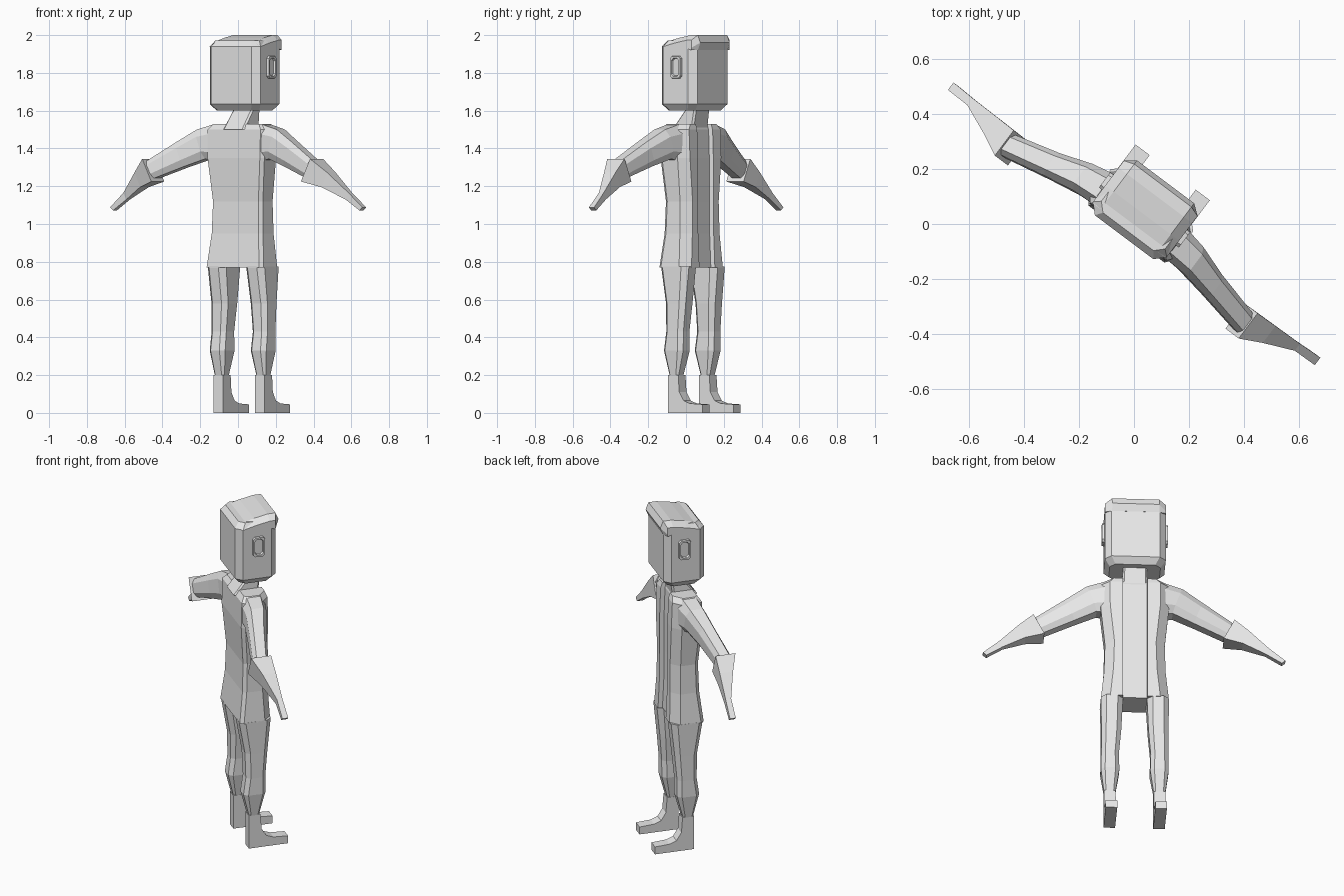
import bpy, bmesh, math

if "Cube" in bpy.data.objects:
    bpy.data.objects.remove(bpy.data.objects["Cube"], do_unlink=True)

TURN = math.atan2(-3, 4)          # the figure stands turned about z

grey = bpy.data.materials.new("plain_grey")
grey.use_nodes = True
grey.diffuse_color = (0.8, 0.8, 0.8, 1)
grey.node_tree.nodes["Principled BSDF"].inputs["Base Color"].default_value = (0.8, 0.8, 0.8, 1)


def loft(name, rings, mirror=False):
    """Skin a list of equal-length rings and cap both ends."""
    bm = bmesh.new()
    loops = [[bm.verts.new(p) for p in ring] for ring in rings]
    n = len(loops[0])
    for a, b in zip(loops, loops[1:]):
        for i in range(n):
            j = (i + 1) % n
            bm.faces.new((a[i], a[j], b[j], b[i]))
    bm.faces.new(loops[0][::-1])
    bm.faces.new(loops[-1])
    bmesh.ops.recalc_face_normals(bm, faces=bm.faces[:])
    mesh = bpy.data.meshes.new(name)
    bm.to_mesh(mesh)
    bm.free()
    mesh.materials.append(grey)
    obj = bpy.data.objects.new(name, mesh)
    bpy.context.collection.objects.link(obj)
    obj.rotation_euler.z = TURN
    if mirror:
        obj.modifiers.new("mirror", 'MIRROR')
    return obj


def chamfered(x0, x1, y0, y1, c):
    """Rectangle with cut corners."""
    return [(x0 + c, y0), (x1 - c, y0), (x1, y0 + c), (x1, y1 - c),
            (x1 - c, y1), (x0 + c, y1), (x0, y1 - c), (x0, y0 + c)]


def level(z, x0, x1, y0, y1, c):
    return [(x, y, z) for x, y in chamfered(x0, x1, y0, y1, c)]


def torso_level(z, w, back, front):
    """Symmetric section with a recessed strip down the front."""
    half = [(0.066, front - 0.025), (0.068, front), (w - 0.05, front),
            (w, front - 0.045), (w, back + 0.02), (w - 0.015, back)]
    return [(x, y, z) for x, y in half] + [(-x, y, z) for x, y in half[::-1]]


# Body
loft("torso", [torso_level(*r) for r in (
    (0.77, 0.188, -0.046, 0.14), (0.95, 0.17, -0.025, 0.132),
    (1.12, 0.165, -0.02, 0.13), (1.35, 0.188, -0.038, 0.13),
    (1.5, 0.19, -0.035, 0.125), (1.53, 0.165, -0.015, 0.115))])

loft("neck", [level(1.5, -0.07, 0.07, -0.045, 0.095, 0.01),
              level(1.63, -0.065, 0.065, 0.06, 0.115, 0.01)])

# Head
loft("head", [level(*r) for r in (
    (1.6, -0.14, 0.14, -0.03, 0.145, 0.03),
    (1.635, -0.168, 0.168, -0.06, 0.175, 0.035),
    (1.94, -0.168, 0.168, -0.06, 0.175, 0.035),
    (1.972, -0.145, 0.145, -0.035, 0.15, 0.03))])

fringe = [(-0.03, 1.965), (0.05, 1.985), (0.13, 2.0), (0.175, 2.0),
          (0.192, 1.96), (0.176, 1.92), (0.13, 1.93)]


def fringe_ring(x, drop):
    return [(x, min(y, 0.192 - drop), z - drop * 0.9 * (z > 1.95)) for y, z in fringe]


loft("hair_fringe", [fringe_ring(-0.168, 0.03), fringe_ring(-0.13, 0),
                     fringe_ring(0.13, 0), fringe_ring(0.168, 0.03)])


def ear_ring(x, inset):
    return [(x, y, z) for y, z in
            chamfered(0.028 + inset, 0.1 - inset, 1.77 + inset, 1.89 - inset, 0.012)]


loft("ears", [ear_ring(0.16, 0), ear_ring(0.182, 0.002),
              ear_ring(0.182, 0.012), ear_ring(0.172, 0.015)], mirror=True)


# Arms: each section is slanted, from its lower edge to its upper edge
def slanted(x_low, z_low, x_top, z_top, y0, y1, c):
    ring = []
    for y, t in chamfered(y0, y1, 0, 1, c):
        s = min(1, max(0, t if c == 0 else (t - c) / (1 - 2 * c) if c < t < 1 - c else round(t)))
        ring.append((x_low + (x_top - x_low) * s, y, z_low + (z_top - z_low) * s))
    return ring


def section(x_low, z_low, x_top, z_top, y0, y1):
    """Six-sided slanted section with a narrowed upper and lower edge."""
    m = (y1 - y0) * 0.2
    pts = [(y0 + m, 0), (y1 - m, 0), (y1, 0.25), (y1, 0.75),
           (y1 - m, 1), (y0 + m, 1), (y0, 0.75), (y0, 0.25)]
    return [(x_low + (x_top - x_low) * t, y, z_low + (z_top - z_low) * t) for y, t in pts]


loft("sleeves", [section(*r) for r in (
    (0.15, 1.33, 0.15, 1.53, -0.03, 0.105),
    (0.21, 1.345, 0.265, 1.5, -0.035, 0.085),
    (0.33, 1.305, 0.38, 1.435, -0.055, 0.045),
    (0.51, 1.24, 0.55, 1.335, -0.09, 0.0))], mirror=True)


def cuff_section(x_low, z_low, x_top, z_top, y0, y1):
    return [(x_low, y0, z_low), (x_low, y1, z_low), (x_top, y1, z_top), (x_top, y0, z_top)]


loft("hands", [cuff_section(*r) for r in (
    (0.495, 1.225, 0.555, 1.345, -0.105, 0.01),
    (0.6, 1.195, 0.635, 1.275, -0.065, 0.012),
    (0.725, 1.13, 0.745, 1.165, -0.018, 0.014),
    (0.815, 1.072, 0.835, 1.088, -0.016, 0.018))], mirror=True)

# Legs and boots
loft("legs", [level(*r) for r in (
    (0.775, 0.066, 0.188, -0.046, 0.138, 0.03),
    (0.58, 0.075, 0.185, -0.012, 0.118, 0.025),
    (0.43, 0.088, 0.185, -0.008, 0.105, 0.022),
    (0.33, 0.085, 0.187, -0.022, 0.105, 0.022),
    (0.19, 0.107, 0.168, 0.013, 0.068, 0.01))], mirror=True)

boot = [(0.008, 0), (0.235, 0), (0.235, 0.045), (0.15, 0.05), (0.11, 0.065),
        (0.082, 0.11), (0.075, 0.2), (0.008, 0.2)]
loft("boots", [[(x, y, z) for y, z in boot] for x in (0.105, 0.169)], mirror=True)
